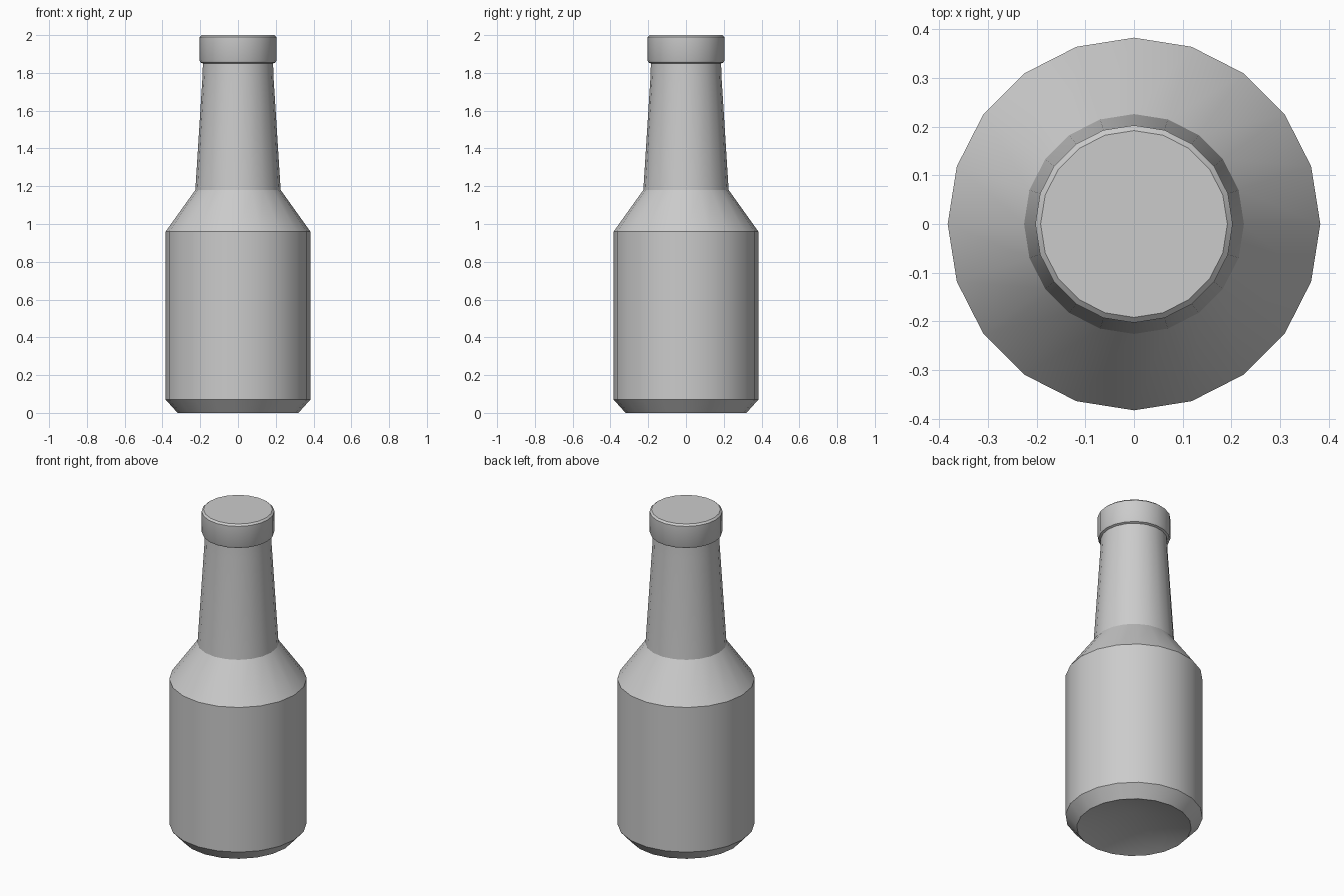
import bpy, bmesh, math

if "Cube" in bpy.data.objects:
    bpy.data.objects.remove(bpy.data.objects["Cube"])

SIDES = 20


def lathe(name, profile):
    """Spin a (radius, height) profile around z; radius 0 makes a pole."""
    bm = bmesh.new()
    rings = []
    for r, z in profile:
        if r == 0:
            rings.append([bm.verts.new((0, 0, z))] * SIDES)
        else:
            rings.append([bm.verts.new((r * math.cos(2 * math.pi * i / SIDES),
                                        r * math.sin(2 * math.pi * i / SIDES), z))
                          for i in range(SIDES)])
    for low, high in zip(rings, rings[1:]):
        for i in range(SIDES):
            j = (i + 1) % SIDES
            bm.faces.new(dict.fromkeys((low[i], low[j], high[j], high[i])))
    bmesh.ops.recalc_face_normals(bm, faces=bm.faces)
    mesh = bpy.data.meshes.new(name)
    bm.to_mesh(mesh)
    bm.free()
    obj = bpy.data.objects.new(name, mesh)
    bpy.context.collection.objects.link(obj)
    bpy.context.view_layer.objects.active = obj
    obj.select_set(True)
    bpy.ops.object.shade_smooth_by_angle(angle=math.radians(30))
    obj.select_set(False)
    return obj


# Bottle: hollowed base, chamfer, body, shoulder, neck, lip and flat top
lathe("bottle", [
    (0, 0.10), (0.32, 0), (0.383, 0.07), (0.383, 0.96),
    (0.226, 1.18), (0.188, 1.78), (0.186, 1.85),
    (0.198, 1.855), (0.203, 1.865), (0.203, 1.99), (0.192, 2.0), (0, 2.0),
])
